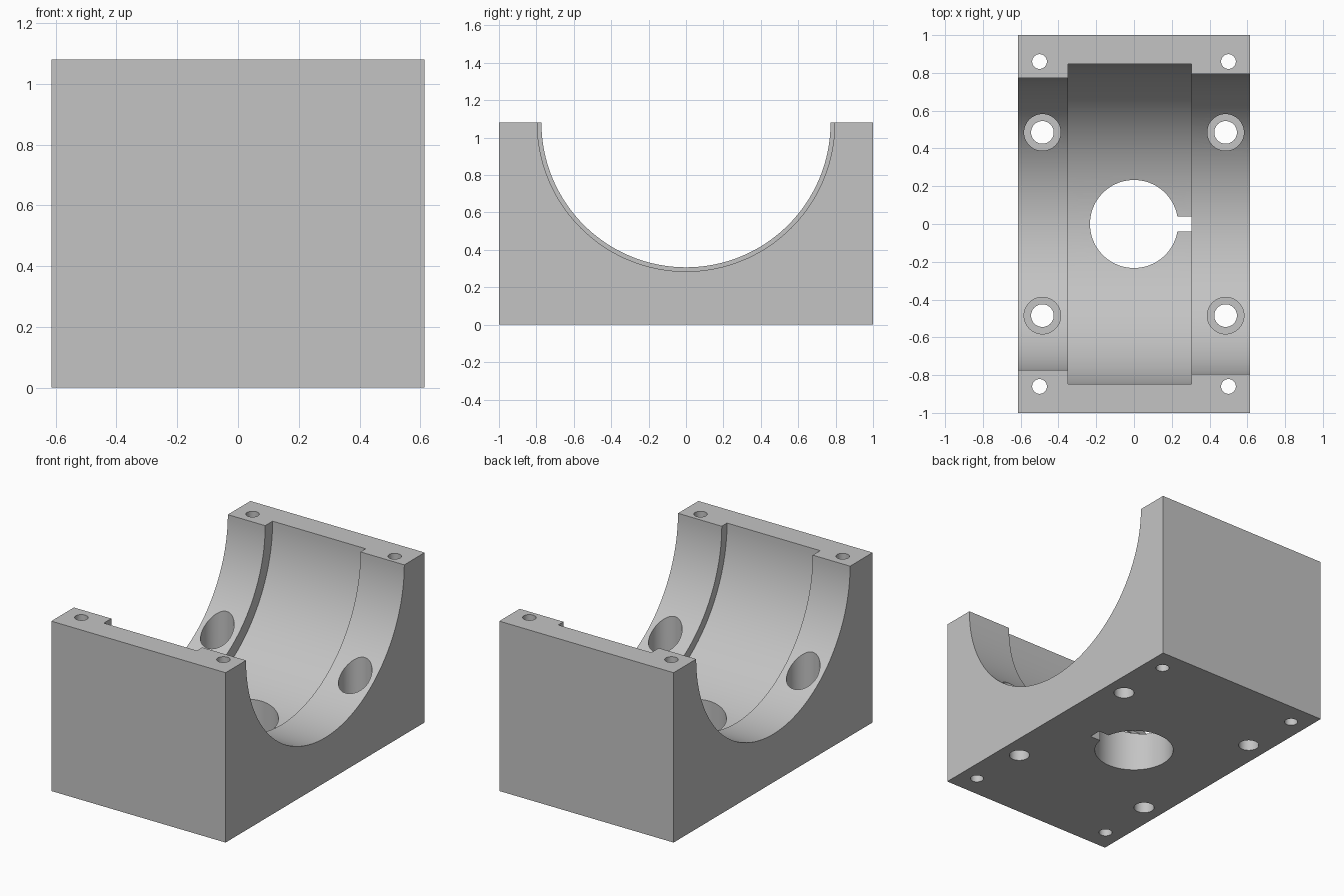
import bpy
import bmesh
from math import pi, cos, sin

old = bpy.data.objects.get("Cube")
if old:
    bpy.data.objects.remove(old, do_unlink=True)

HALF_X, HALF_Y, TOP = 0.613, 1.0, 1.08

grey = bpy.data.materials.new("machined_grey")
grey.use_nodes = True
colour = (0.55, 0.55, 0.55, 1)
grey.diffuse_color = colour
grey.node_tree.nodes["Principled BSDF"].inputs["Base Color"].default_value = colour


def finish(name, bm):
    bmesh.ops.recalc_face_normals(bm, faces=bm.faces)
    mesh = bpy.data.meshes.new(name)
    bm.to_mesh(mesh)
    bm.free()
    mesh.materials.append(grey)
    obj = bpy.data.objects.new(name, mesh)
    bpy.context.collection.objects.link(obj)
    return obj


def box(name, lo, hi):
    bm = bmesh.new()
    bmesh.ops.create_cube(bm, size=1)
    for v in bm.verts:
        v.co = [a if c < 0 else b for c, a, b in zip(v.co, lo, hi)]
    return finish(name, bm)


def turned(name, profile, place, sides):
    """Closed solid turned from (distance, radius) steps; place maps (d, u, v) to a point."""
    bm = bmesh.new()
    rings = [[bm.verts.new(place(d, r * cos(2 * pi * i / sides), r * sin(2 * pi * i / sides)))
              for i in range(sides)] for d, r in profile]
    for a, b in zip(rings, rings[1:]):
        for i in range(sides):
            j = (i + 1) % sides
            bm.faces.new((a[i], a[j], b[j], b[i]))
    bm.faces.new(rings[0])
    bm.faces.new(rings[-1])
    return finish(name, bm)


def drill(name, x, y, profile, sides=48):
    return turned(name, profile, lambda d, u, v: (x + u, y + v, d), sides)


# Solid block
block = box("bearing_block", (-HALF_X, -HALF_Y, 0), (HALF_X, HALF_Y, TOP))

# Stepped half-round bore along x
bore = [(-0.8, 0.773), (-0.35, 0.773), (-0.35, 0.848),
        (0.305, 0.848), (0.305, 0.795), (0.8, 0.795)]
cutters = [turned("bore_cutter", bore, lambda d, u, v: (d, u, TOP + v), 160)]

# Central hole with a key slot
cutters.append(drill("centre_hole_cutter", 0, 0, [(-0.1, 0.233), (0.7, 0.233)], 96))
cutters.append(box("key_slot_cutter", (0.1, -0.04, -0.1), (0.304, 0.04, 0.7)))

# Counterbored mounting holes and corner bolt holes
for sx in (-1, 1):
    for sy in (-1, 1):
        cutters.append(drill("mounting_hole_cutter", sx * 0.485, sy * 0.485,
                             [(-0.1, 0.06), (0.23, 0.06), (0.23, 0.097), (0.9, 0.097)]))
        cutters.append(drill("corner_hole_cutter", sx * 0.5, sy * 0.86,
                             [(-0.1, 0.039), (1.2, 0.039)]))

for cutter in cutters:
    cutter.hide_render = True
    cutter.hide_set(True)
    cut = block.modifiers.new(cutter.name, "BOOLEAN")
    cut.operation = "DIFFERENCE"
    cut.solver = "EXACT"
    cut.object = cutter

# Apply the cuts, then drop the cutters
bpy.ops.object.select_all(action="DESELECT")
block.select_set(True)
bpy.context.view_layer.objects.active = block
for cut in list(block.modifiers):
    bpy.ops.object.modifier_apply(modifier=cut.name)
for cutter in cutters:
    bpy.data.objects.remove(cutter, do_unlink=True)
bpy.ops.object.shade_smooth_by_angle(angle=pi / 6)
